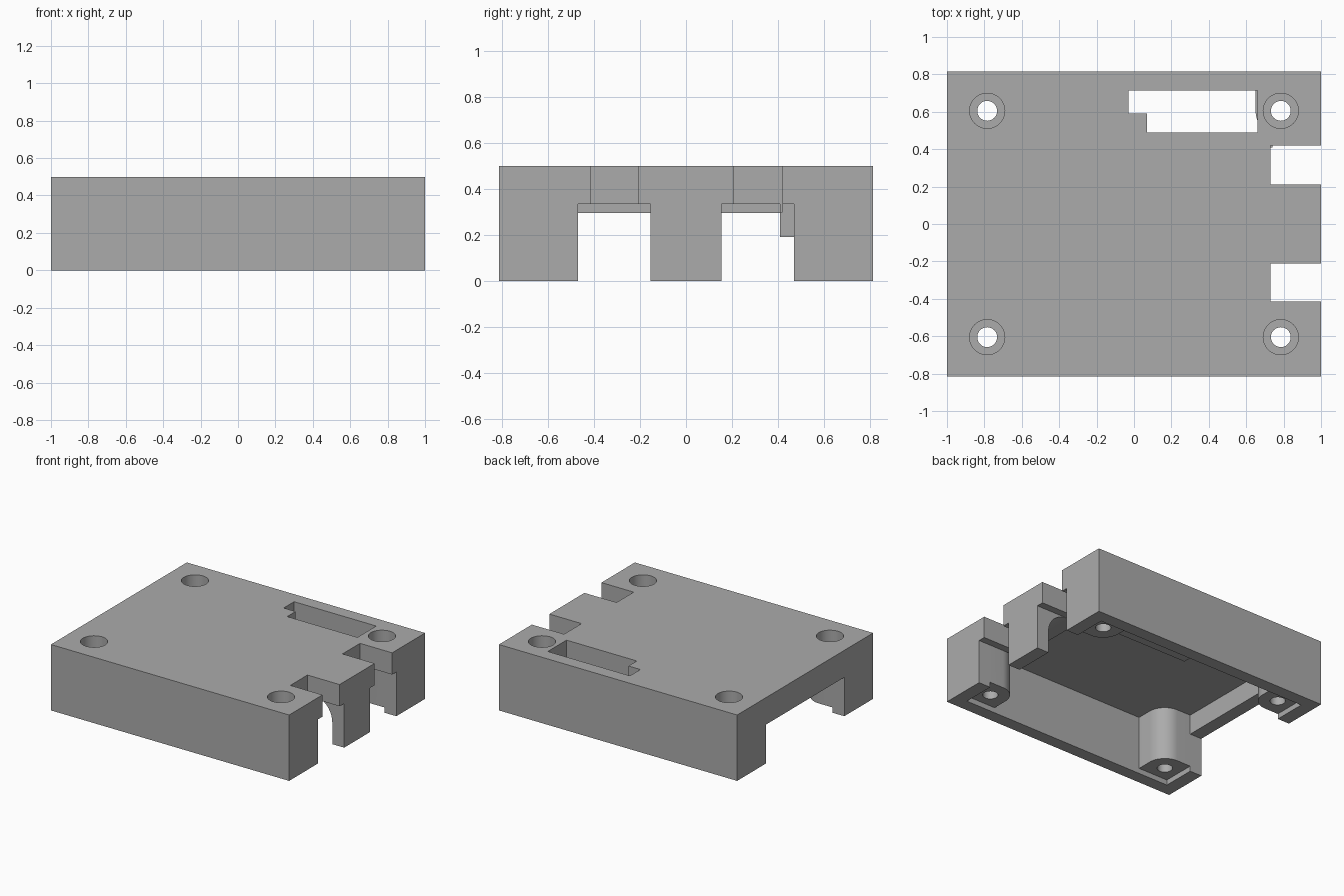
import bpy, bmesh, math
from mathutils import Vector

if "Cube" in bpy.data.objects:
    bpy.data.objects.remove(bpy.data.objects["Cube"])

grey = bpy.data.materials.new("mid grey")
grey.use_nodes = True
COLOUR = (0.41, 0.41, 0.41, 1)
grey.diffuse_color = COLOUR
grey.node_tree.nodes["Principled BSDF"].inputs["Base Color"].default_value = COLOUR


def prism(name, outline, offset):
    """Solid made by pushing a flat outline along an offset."""
    bm = bmesh.new()
    base = bm.faces.new([bm.verts.new(p) for p in outline])
    top = bmesh.ops.extrude_face_region(bm, geom=[base])["geom"]
    bmesh.ops.translate(bm, vec=Vector(offset),
                        verts=[v for v in top if isinstance(v, bmesh.types.BMVert)])
    bmesh.ops.recalc_face_normals(bm, faces=bm.faces)
    mesh = bpy.data.meshes.new(name)
    bm.to_mesh(mesh)
    bm.free()
    mesh.materials.append(grey)
    ob = bpy.data.objects.new(name, mesh)
    bpy.context.collection.objects.link(ob)
    return ob


def box(name, x, y, z):
    pts = [(x[0], y[0], z[0]), (x[1], y[0], z[0]), (x[1], y[1], z[0]), (x[0], y[1], z[0])]
    return prism(name, pts, (0, 0, z[1] - z[0]))


def cylinder(name, x, y, r, z0, z1):
    ring = [math.tau * i / 48 for i in range(48)]
    pts = [(x + r * math.cos(a), y + r * math.sin(a), z0) for a in ring]
    return prism(name, pts, (0, 0, z1 - z0))


def combine(tool, operation):
    """Apply a boolean to the shell and discard the tool."""
    tool.hide_render = True
    mod = shell.modifiers.new("bool", 'BOOLEAN')
    mod.operation = operation
    mod.solver = 'EXACT'
    mod.object = tool
    bpy.ops.object.modifier_apply(modifier=mod.name)
    bpy.data.objects.remove(tool)


def cut(tool):
    combine(tool, 'DIFFERENCE')


def add(tool):
    combine(tool, 'UNION')


# Main shell, hollow underneath
shell = box("case_shell", (-1, 1), (-0.815, 0.815), (0, 0.5))
bpy.context.view_layer.objects.active = shell
shell.select_set(True)
cut(box("cavity", (-0.9, 0.9), (-0.72, 0.72), (-0.1, 0.445)))

# Wide opening in the left end, two in the right end
cut(box("wide_opening", (-1.1, -0.85), (-0.47, 0.47), (-0.1, 0.295)))
for y in ((-0.47, -0.155), (0.155, 0.47)):
    cut(box("port_opening", (0.85, 1.1), y, (-0.1, 0.335)))

# Thick shelf over the ports and surround of the long slot
add(box("port_shelf", (0.63, 0.95), (-0.47, 0.47), (0.335, 0.47)))
add(box("slot_surround", (-0.11, 0.74), (0.41, 0.76), (0.19, 0.47)))

# Concave gusset behind the centre pillar
R = 0.17
arc = [math.pi / 2 * i / 16 for i in range(17)]
profile = [(0.73 + R * math.sin(a), -0.155, 0.165 + R * math.cos(a)) for a in arc]
profile += [(0.95, -0.155, 0.165), (0.95, -0.155, 0.4), (0.73, -0.155, 0.4)]
add(prism("gusset", profile, (0, 0.31, 0)))

# Screw posts with one rounded inner corner
PX, PY, PR = 0.785, 0.605, 0.135
for sx in (-1, 1):
    for sy in (-1, 1):
        pts = [(PX - PR * math.cos(a), PY - PR * math.sin(a)) for a in arc]
        pts += [(0.95, PY - PR), (0.95, 0.76), (PX - PR, 0.76)]
        add(prism("post", [(sx * x, sy * y, 0.04) for x, y in pts], (0, 0, 0.43)))

# Screw holes with deep counterbores
for sx in (-1, 1):
    for sy in (-1, 1):
        cut(cylinder("screw_hole", sx * PX, sy * PY, 0.053, -0.1, 0.6))
        cut(cylinder("counterbore", sx * PX, sy * PY, 0.094, 0.2, 0.6))

# Notches in the right edge of the lid
for y in ((-0.415, -0.21), (0.21, 0.42)):
    cut(box("lid_notch", (0.73, 1.1), y, (0.3, 0.6)))

# Stepped slot through the lid
cut(box("slot_back", (-0.03, 0.66), (0.59, 0.715), (0.1, 0.6)))
cut(box("slot_front", (0.07, 0.66), (0.49, 0.6), (0.1, 0.6)))

bpy.ops.object.shade_smooth_by_angle(angle=math.radians(30))
